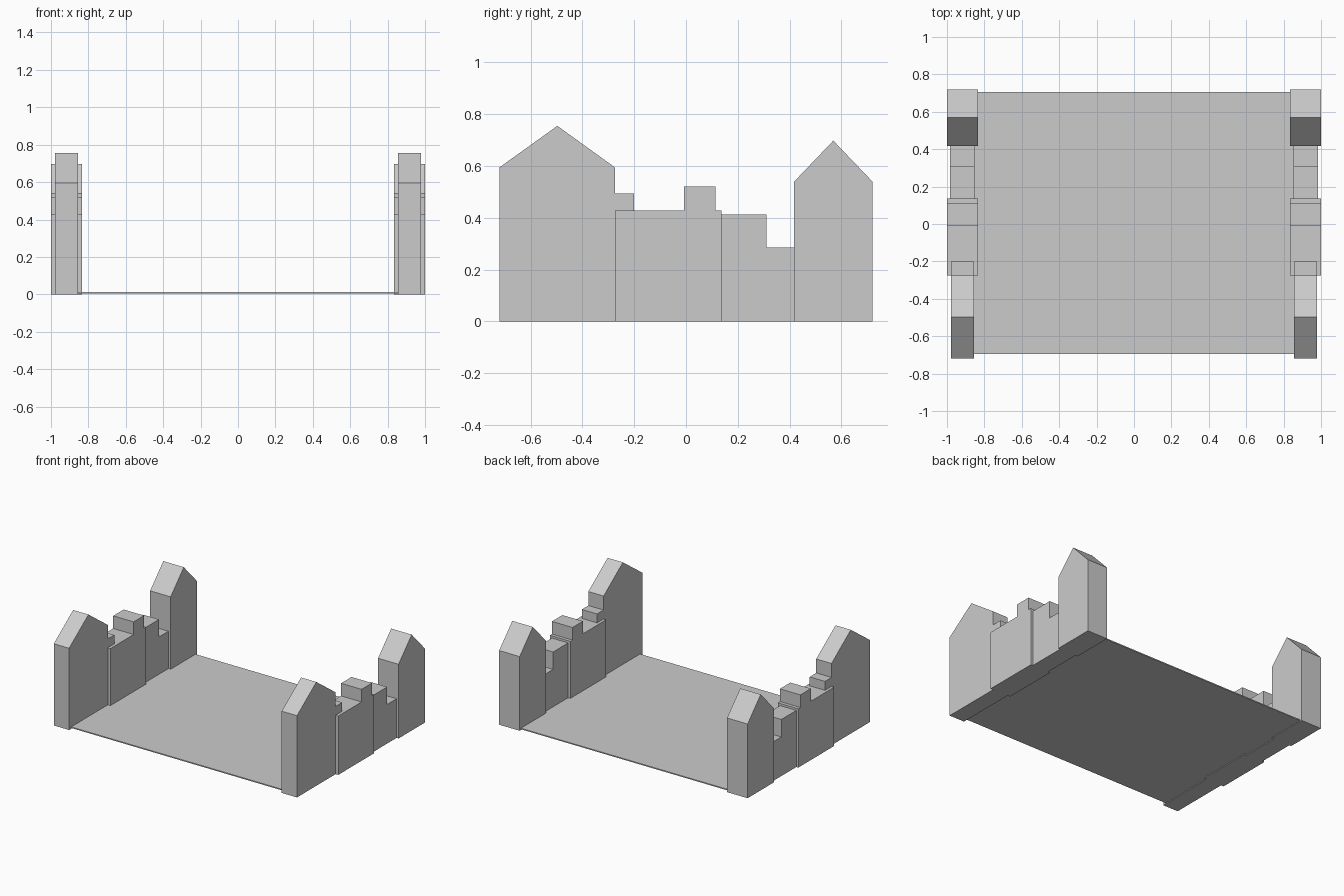
import bpy, bmesh

if "Cube" in bpy.data.objects:
    bpy.data.objects.remove(bpy.data.objects["Cube"])


def extrude_profile(name, points, x0, x1):
    """Extrude a (y, z) outline along x."""
    bm = bmesh.new()
    face = bm.faces.new([bm.verts.new((x0, y, z)) for y, z in points])
    ext = bmesh.ops.extrude_face_region(bm, geom=[face])
    moved = [g for g in ext["geom"] if isinstance(g, bmesh.types.BMVert)]
    bmesh.ops.translate(bm, verts=moved, vec=(x1 - x0, 0, 0))
    bmesh.ops.recalc_face_normals(bm, faces=bm.faces)
    mesh = bpy.data.meshes.new(name)
    bm.to_mesh(mesh)
    bm.free()
    obj = bpy.data.objects.new(name, mesh)
    bpy.context.collection.objects.link(obj)
    return obj


# Wall sections: outline in (y, z), inner x, outer x
sections = {
    # tall gabled end with a small step behind it
    "front_gable": ([(-0.72, 0), (-0.2, 0), (-0.2, 0.493), (-0.275, 0.493),
                     (-0.275, 0.595), (-0.497, 0.755), (-0.72, 0.595)], 0.856, 0.979),
    # thicker middle wall with one raised block
    "middle_wall": ([(-0.275, 0), (0.137, 0), (0.137, 0.428), (0.113, 0.428),
                     (0.113, 0.52), (-0.007, 0.52), (-0.007, 0.428),
                     (-0.275, 0.428)], 0.835, 1.0),
    # stepped low wall
    "stepped_wall": ([(0.12, 0), (0.43, 0), (0.43, 0.285), (0.31, 0.285),
                      (0.31, 0.412), (0.12, 0.412)], 0.853, 0.984),
    # gabled rear end
    "rear_gable": ([(0.418, 0), (0.72, 0), (0.72, 0.54), (0.569, 0.698),
                    (0.418, 0.54)], 0.835, 1.0),
}

# Both sides mirror each other
for side, sign in (("left", -1), ("right", 1)):
    for name, (outline, inner, outer) in sections.items():
        extrude_profile(f"{name}_{side}", outline, sign * inner, sign * outer)

# Thin floor slab between the walls
extrude_profile("floor", [(-0.695, 0.005), (0.705, 0.005), (0.705, 0.013),
                          (-0.695, 0.013)], -0.87, 0.87)
